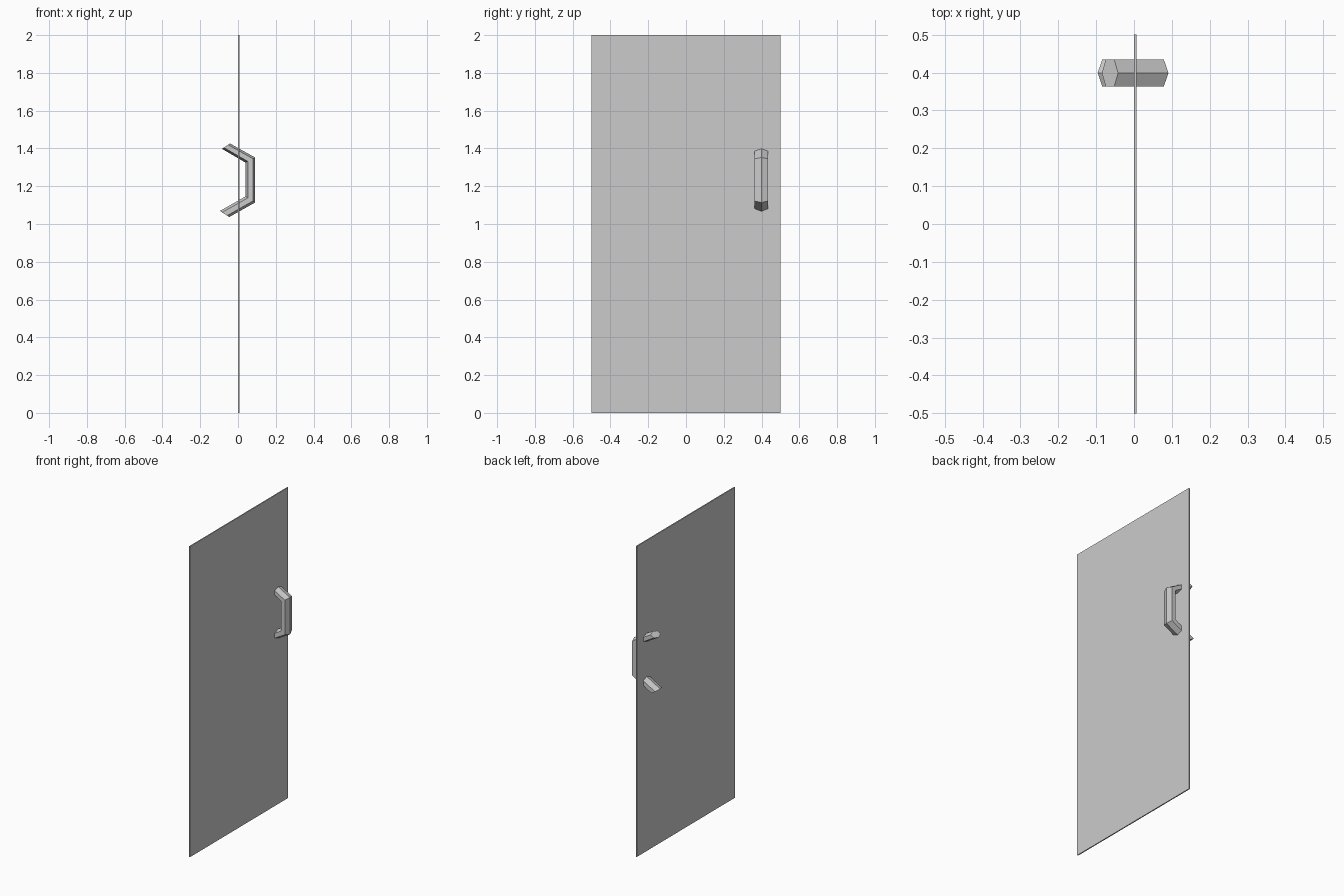
import bpy, bmesh
from mathutils import Vector

if "Cube" in bpy.data.objects:
    bpy.data.objects.remove(bpy.data.objects["Cube"])


def finish(bm, name):
    bmesh.ops.recalc_face_normals(bm, faces=bm.faces)
    mesh = bpy.data.meshes.new(name)
    bm.to_mesh(mesh)
    bm.free()
    obj = bpy.data.objects.new(name, mesh)
    bpy.context.collection.objects.link(obj)
    return obj


# thin door panel
bm = bmesh.new()
bmesh.ops.create_cube(bm, size=1)
bmesh.ops.scale(bm, vec=(0.007, 1, 2), verts=bm.verts)
bmesh.ops.translate(bm, vec=(0.0037, 0, 1), verts=bm.verts)
finish(bm, "door_panel")

# pull handle: flattened hexagon swept along a bent path, passing through the panel
# each station is (inner x, inner z, outer x, outer z)
stations = [
    (-0.085, 1.398, -0.042, 1.426),
    (0.040, 1.325, 0.091, 1.352),
    (0.040, 1.146, 0.091, 1.114),
    (-0.096, 1.069, -0.046, 1.037),
]
# cross-section: (fraction from inner to outer, y offset)
section = [(0, 0), (0.24, 0.0355), (0.76, 0.0355),
           (1, 0), (0.76, -0.0355), (0.24, -0.0355)]
handle_y = 0.399

bm = bmesh.new()
rings = []
for xi, zi, xo, zo in stations:
    inner, outer = Vector((xi, handle_y, zi)), Vector((xo, handle_y, zo))
    rings.append([bm.verts.new(inner.lerp(outer, t) + Vector((0, dy, 0)))
                  for t, dy in section])
for a, b in zip(rings, rings[1:]):
    for i in range(6):
        j = (i + 1) % 6
        bm.faces.new((a[i], a[j], b[j], b[i]))
bm.faces.new(rings[0])
bm.faces.new(rings[-1])
finish(bm, "pull_handle")
